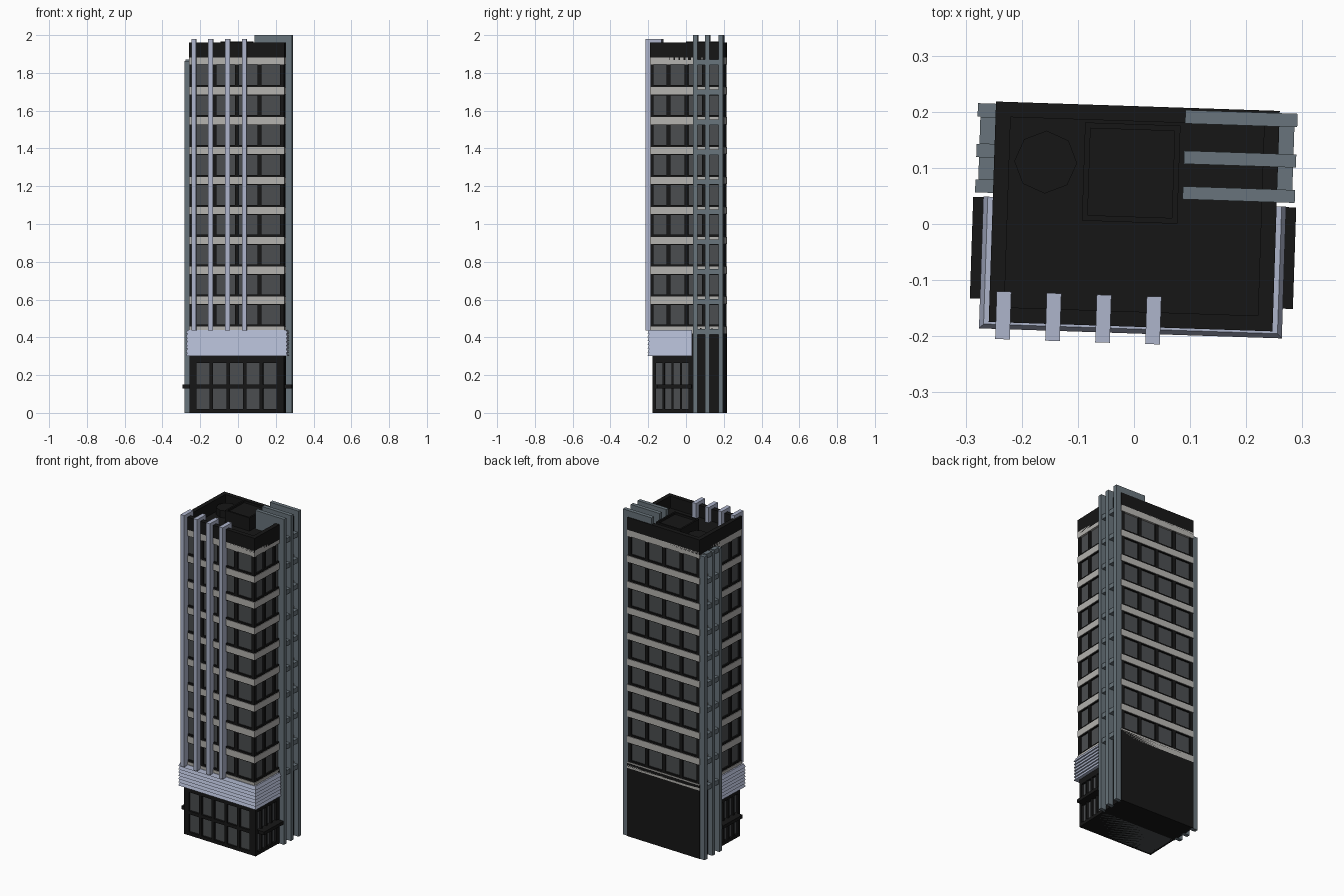
import bpy, bmesh, math
from mathutils import Matrix

if "Cube" in bpy.data.objects:
    bpy.data.objects.remove(bpy.data.objects["Cube"])

TURN = Matrix.Rotation(math.radians(-1.9), 4, 'Z')   # whole tower sits slightly turned


def material(name, rgb):
    m = bpy.data.materials.new(name)
    m.diffuse_color = (*rgb, 1)
    m.use_nodes = True
    m.node_tree.nodes["Principled BSDF"].inputs["Base Color"].default_value = m.diffuse_color
    return m


BLACK = material("black", (0.008, 0.008, 0.008))
GLASS = material("glass", (0.07, 0.075, 0.08))
PALE = material("pale_grey", (0.46, 0.45, 0.43))
LILAC = material("lilac", (0.42, 0.46, 0.60))
SLATE = material("slate", (0.14, 0.175, 0.20))


def finish(bm, name, mat):
    bm.transform(TURN)
    me = bpy.data.meshes.new(name)
    bm.to_mesh(me)
    bm.free()
    me.materials.append(mat)
    ob = bpy.data.objects.new(name, me)
    bpy.context.collection.objects.link(ob)
    return ob


def boxes(name, mat, items, taper=0):
    """Boxes given as (x0, x1, y0, y1, z0, z1); taper shrinks the top edge."""
    bm = bmesh.new()
    for x0, x1, y0, y1, z0, z1 in items:
        c = Matrix.Translation(((x0 + x1) / 2, (y0 + y1) / 2, (z0 + z1) / 2))
        s = Matrix.Diagonal((x1 - x0, y1 - y0, z1 - z0, 1))
        vs = bmesh.ops.create_cube(bm, size=1, matrix=c @ s)["verts"]
        for v in vs:
            if taper and v.co.z > (z0 + z1) / 2:
                v.co.x -= math.copysign(taper, v.co.x)
                v.co.y += taper if v.co.y < (y0 + y1) / 2 else 0
    return finish(bm, name, mat)


def gaps(lo, hi, centres, width):
    """Solid intervals left between windows."""
    edges = [lo]
    for c in centres:
        edges += [c - width / 2, c + width / 2]
    edges.append(hi)
    return list(zip(edges[0::2], edges[1::2]))


X, Y0, Y1 = 0.253, -0.183, 0.21      # tower plan
D = 0.012                            # window recess
FLOOR = [0.438 + 0.1584 * k for k in range(10)]

# tower glass core
boxes("tower_glass", GLASS, [(-X + D, X - D, Y0 + D, Y1 - D, 0.43, 1.86)])

# black piers between the windows, all four sides
front = gaps(-X + .003, X - .003, [-.18, -.06, .06, .18], 0.098)
side = gaps(Y0 + .003, Y1 - .003, [-.131 + .094 * k for k in range(4)], 0.074)
piers = []
for a, b in front:
    piers += [(a, b, Y0 + .003, Y0 + .02, .43, 1.86), (a, b, Y1 - .02, Y1 - .003, .43, 1.86)]
for a, b in side:
    for s in (-1, 1):
        x0, x1 = sorted((s * (X - .003), s * (X - .02)))
        piers.append((x0, x1, a, b, .43, 1.86))
boxes("window_piers", BLACK, piers)

# black sills with a pale spandrel band on each floor
boxes("window_sills", BLACK,
      [(-X + .003, X - .003, Y0 + .003, Y1 - .003, z - .024, z + .03) for z in FLOOR[:-1]])
boxes("spandrel_bands", PALE, [(-X, X, Y0, Y1, z - .019, z + .019) for z in FLOOR])

# parapet ring and roof deck
T = 0.027
boxes("parapet", BLACK, [
    (-X, X, Y0, Y0 + T, 1.867, 1.96), (-X, X, Y1 - T, Y1, 1.867, 1.96),
    (-X, -X + T, Y0 + T, Y1 - T, 1.867, 1.96), (X - T, X, Y0 + T, Y1 - T, 1.867, 1.96)])
boxes("roof_deck", BLACK, [(-X + .01, X - .01, Y0 + .01, Y1 - .01, 1.85, 1.886)])

# rooftop plant room with a rim, and the low tank beside it
bx = (-.093, .077, .003, .178)
boxes("plant_room", BLACK, [
    (*bx, 1.88, 1.955),
    (bx[0], bx[1], bx[2], bx[2] + .01, 1.955, 1.967),
    (bx[0], bx[1], bx[3] - .01, bx[3], 1.955, 1.967),
    (bx[0], bx[0] + .01, bx[2] + .01, bx[3] - .01, 1.955, 1.967),
    (bx[1] - .01, bx[1], bx[2] + .01, bx[3] - .01, 1.955, 1.967)])
bm = bmesh.new()
bmesh.ops.create_cone(bm, cap_ends=True, segments=8, radius1=.056, radius2=.056, depth=.05,
                      matrix=Matrix.Translation((-.161, .105, 1.905)))
finish(bm, "roof_tank", BLACK)

# ground floor: solid rear, glazed front
GX, GY = 0.25, -0.17
boxes("rear_base", BLACK, [(-X, X, .036, Y1, 0, .45)])
boxes("lobby_glass", GLASS, [(-GX + D, GX - D, GY + D, .04, 0, .31)])
frame = []
for a, b in gaps(-GX, GX, [-.18 + .0885 * k for k in range(5)], .07):
    frame.append((a, b, GY, GY + .02, 0, .30))
for a, b in gaps(GY, .04, [-.133 + .046 * k for k in range(4)], .035):
    frame += [(-GX, -GX + .02, a, b, 0, .30), (GX - .02, GX, a, b, 0, .30)]
for z0, z1 in ((0, .02), (.13, .15), (.265, .305)):
    frame.append((-GX, GX, GY, .04, z0, z1))
boxes("lobby_frame", BLACK, frame)
boxes("side_canopies", BLACK, [(-.288, -.24, -.142, .039, .13, .15),
                               (.24, .288, -.142, .039, .13, .15)])

# ribbed fascia above the lobby
N = 7
h = 0.14 / N
boxes("ribbed_fascia", LILAC,
      [(-.27, .27, -.195, .04, .30 + i * h, .30 + (i + 1) * h) for i in range(N)], taper=.008)

# front fins that hook over the parapet
fins = []
for k in range(4):
    c = -.2275 + .0892 * k
    fins += [(c - .013, c + .013, -.213, -.175, .435, 1.88),
             (c - .013, c + .013, -.213, -.128, 1.88, 1.98)]
boxes("front_fins", LILAC, fins)

# side fins at the rear; the right ones carry on across the roof
right, left, links = [], [], []
rows = [(.047, .07), (.11, .1335), (.182, .206)]
for a, b in rows:
    right += [(.245, .285, a, b, 0, 1.87), (.085, .285, a, b, 1.87, 2.0)]
    left.append((-.285, -.245, a, b, 0, 1.863))
for (_, a), (b, _) in zip(rows, rows[1:]):
    for z in FLOOR:
        for s in (-1, 1):
            x0, x1 = sorted((s * .245, s * .28))
            links.append((x0, x1, a, b, z - .022, z + .006))
boxes("right_fins", SLATE, right)
boxes("left_fins", SLATE, left)
boxes("fin_links", SLATE, links)
